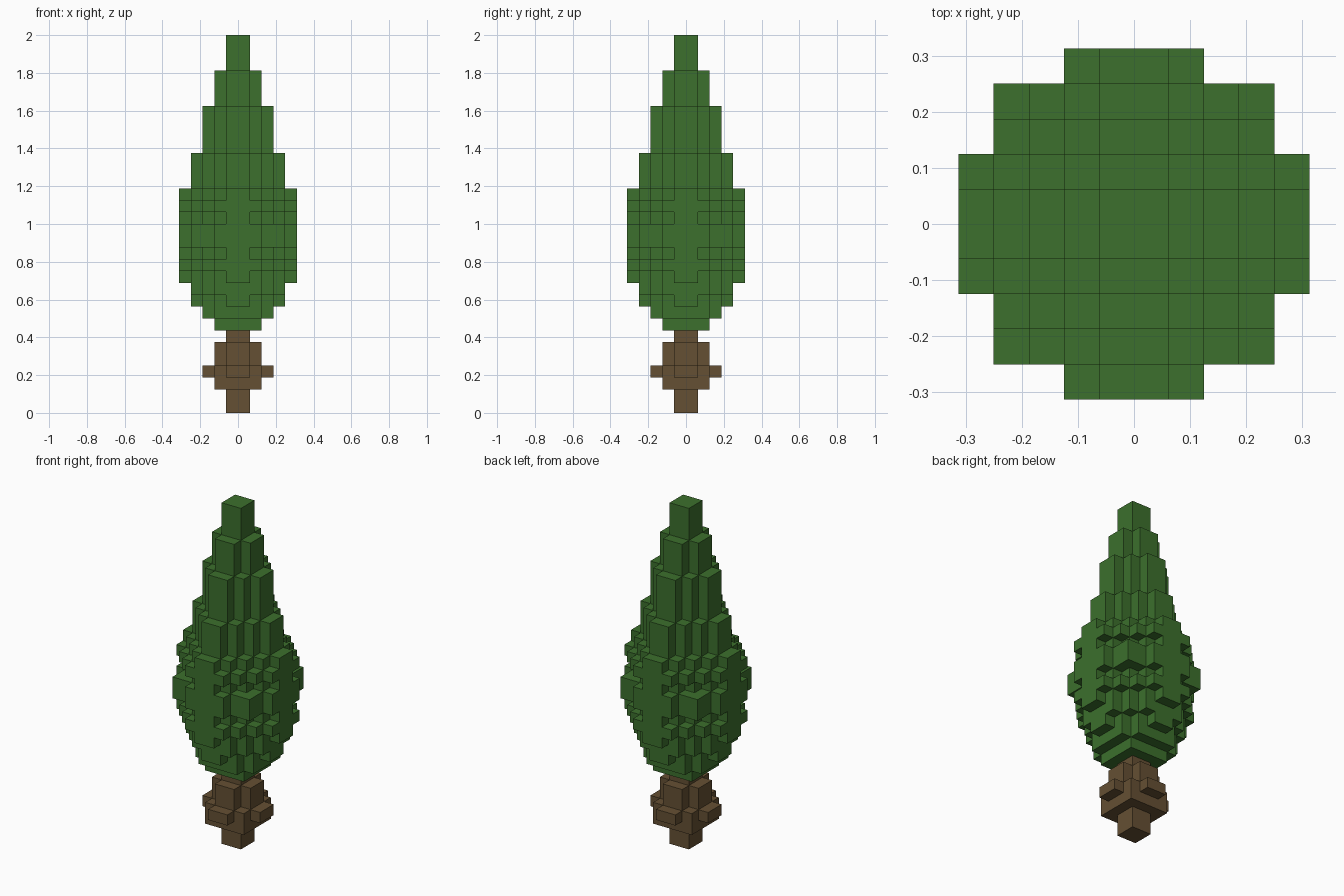
import bpy
import bmesh
from mathutils import Vector

old = bpy.data.objects.get("Cube")
if old:
    bpy.data.objects.remove(old, do_unlink=True)

UNIT = 1 / 16


def material(name, rgb):
    m = bpy.data.materials.new(name)
    m.use_nodes = True
    m.diffuse_color = (*rgb, 1)
    m.node_tree.nodes["Principled BSDF"].inputs["Base Color"].default_value = (*rgb, 1)
    return m


def cells(bands):
    """Filled blocks for bands of (bottom, top, half width, reach)."""
    filled = set()
    for bottom, top, half, reach in bands:
        for x in range(-half, half):
            for y in range(-half, half):
                # Block steps outward from the middle, mirrored on both axes
                i = x if x >= 0 else -x - 1
                j = y if y >= 0 else -y - 1
                if i + j <= reach and not (max(i, j) == 4 and min(i, j) > 1):
                    filled.update((x, y, z) for z in range(bottom, top))
    return filled


def block_object(name, own, everything, mat):
    """Skin the blocks with only their exposed sides, merged into flat faces."""
    bm = bmesh.new()
    for cell in own:
        for axis in range(3):
            for sign in (-1, 1):
                step = [0, 0, 0]
                step[axis] = sign
                if tuple(c + s for c, s in zip(cell, step)) in everything:
                    continue
                n = Vector(step)
                u = Vector((0, 0, 0))
                u[(axis + 1) % 3] = 0.5
                v = n.cross(u)
                mid = Vector(cell) + Vector((0.5, 0.5, 0.5)) + n / 2
                corners = (mid - u - v, mid + u - v, mid + u + v, mid - u + v)
                bm.faces.new([bm.verts.new(c * UNIT) for c in corners])
    bmesh.ops.remove_doubles(bm, verts=bm.verts, dist=0.001)
    bmesh.ops.dissolve_limit(bm, angle_limit=0.01, verts=bm.verts, edges=bm.edges)
    mesh = bpy.data.meshes.new(name)
    bm.to_mesh(mesh)
    bm.free()
    mesh.materials.append(mat)
    obj = bpy.data.objects.new(name, mesh)
    bpy.context.collection.objects.link(obj)


# Trunk: post, flared knot, post
trunk = cells([(0, 2, 1, 1), (2, 3, 2, 2), (3, 4, 3, 2), (4, 6, 2, 1), (6, 7, 1, 1)])

# Foliage: rounded underside, ridged belly, tapering spire
foliage = cells([
    (7, 8, 2, 2), (8, 9, 3, 3), (9, 10, 4, 3), (10, 11, 4, 4),
    (11, 12, 5, 4), (12, 13, 5, 5), (13, 14, 5, 4), (14, 16, 5, 6),
    (16, 17, 5, 4), (17, 18, 5, 5), (18, 19, 5, 4),
    (19, 22, 4, 3), (22, 26, 3, 2), (26, 29, 2, 1), (29, 32, 1, 1),
])

tree = trunk | foliage
block_object("trunk", trunk, tree, material("bark brown", (0.13, 0.08, 0.033)))
block_object("foliage", foliage, tree, material("leaf green", (0.045, 0.162, 0.026)))
